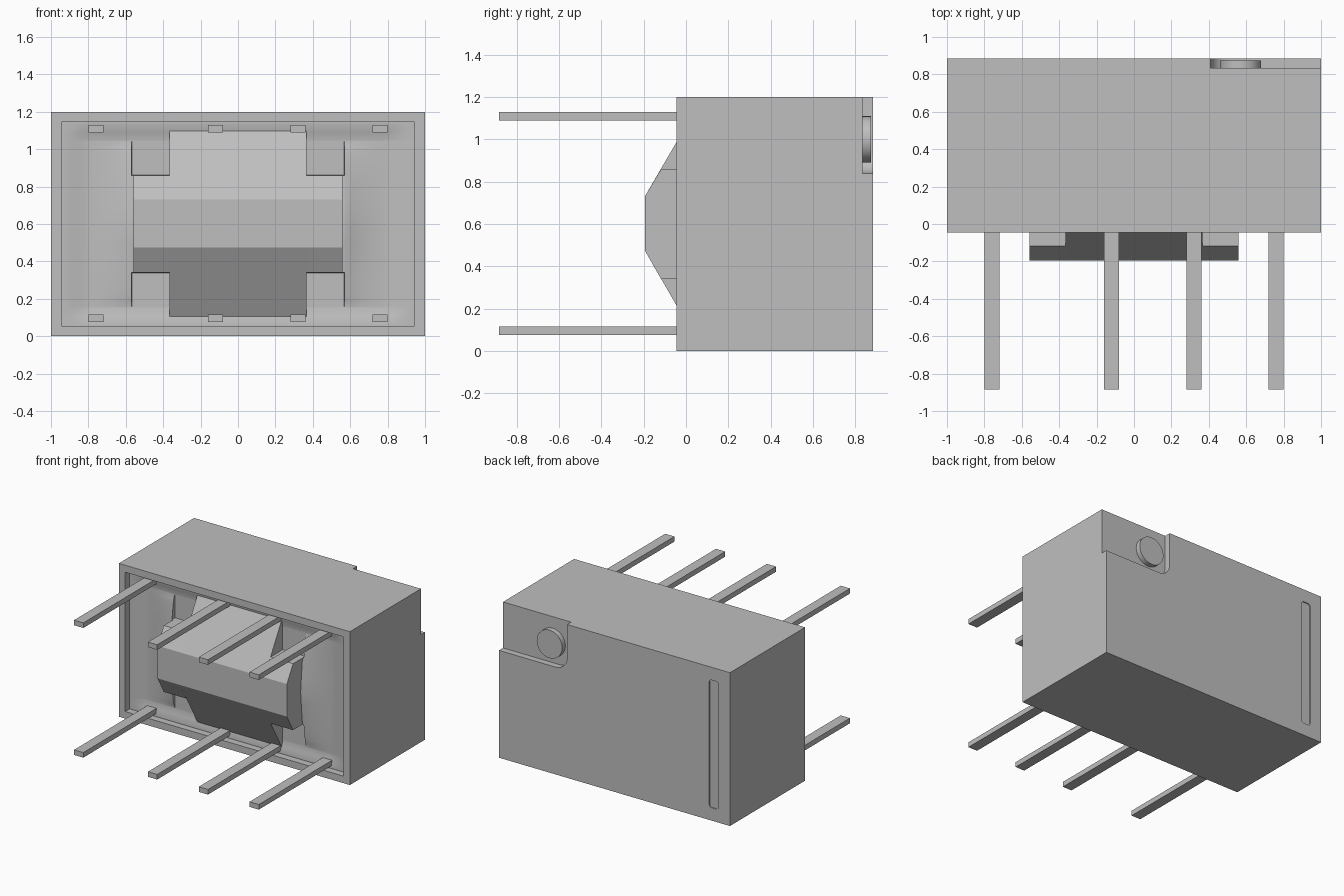
import bpy, bmesh, math

if "Cube" in bpy.data.objects:
    bpy.data.objects.remove(bpy.data.objects["Cube"])

grey = bpy.data.materials.new("plain grey")
grey.diffuse_color = (0.52, 0.52, 0.52, 1)
grey.use_nodes = True
grey.node_tree.nodes["Principled BSDF"].inputs["Base Color"].default_value = grey.diffuse_color


def finish(name, bm):
    bmesh.ops.recalc_face_normals(bm, faces=bm.faces)
    me = bpy.data.meshes.new(name)
    bm.to_mesh(me)
    bm.free()
    me.materials.append(grey)
    ob = bpy.data.objects.new(name, me)
    bpy.context.collection.objects.link(ob)
    return ob


def prism(name, pts, a, b, axis="y"):
    """Extrude a profile: (x, z) points along y, or (y, z) points along x."""
    bm = bmesh.new()
    vs = [bm.verts.new((p, a, q) if axis == "y" else (a, p, q)) for p, q in pts]
    f = bm.faces.new(vs)
    new = bmesh.ops.extrude_face_region(bm, geom=[f])["geom"]
    move = (0, b - a, 0) if axis == "y" else (b - a, 0, 0)
    bmesh.ops.translate(bm, vec=move, verts=[g for g in new if isinstance(g, bmesh.types.BMVert)])
    return finish(name, bm)


def rect(x0, x1, z0, z1):
    return [(x0, z0), (x1, z0), (x1, z1), (x0, z1)]


def arc(cx, cz, r, a0, a1, n):
    return [(cx + r * math.cos(math.radians(a0 + (a1 - a0) * i / n)),
             cz + r * math.sin(math.radians(a0 + (a1 - a0) * i / n))) for i in range(n + 1)]


def smooth(ob, angle=30):
    bpy.ops.object.select_all(action="DESELECT")
    ob.select_set(True)
    bpy.context.view_layer.objects.active = ob
    bpy.ops.object.shade_smooth_by_angle(angle=math.radians(angle))


def cut(ob, cutter):
    m = ob.modifiers.new("cut", "BOOLEAN")
    m.operation = "DIFFERENCE"
    m.solver = "EXACT"
    m.object = cutter
    bpy.context.view_layer.objects.active = ob
    bpy.ops.object.modifier_apply(modifier=m.name)
    bpy.data.objects.remove(cutter)


# Case with open front, rounded rear corner step and shallow rear groove
FRONT, BACK = -0.045, 0.885
case = prism("case", rect(-1, 1, 0, 1.2), FRONT, BACK)
cut(case, prism("front_cutter", rect(-0.945, 0.945, 0.055, 1.145), -0.2, 0.07))
corner = arc(0.51, 0.94, 0.1, 180, 270, 10) + [(1.1, 0.84), (1.1, 1.3), (0.41, 1.3)]
cut(case, prism("corner_cutter", corner, 0.835, 1.0))
groove = (arc(-0.84, 0.12, 0.02, 270, 360, 4) + arc(-0.84, 1.08, 0.02, 0, 90, 4)
          + arc(-0.88, 1.08, 0.02, 90, 180, 4) + arc(-0.88, 0.12, 0.02, 180, 270, 4))
cut(case, prism("groove_cutter", groove, 0.877, 1.0))
smooth(case)

# Round marker disc in the corner step
smooth(prism("marker_disc", arc(0.57, 1.0, 0.11, 0, 350, 35), 0.82, 0.875))


# Sealed floor inside the front recess, rising softly towards the block
def floor_y(x, z):
    ax, az = abs(x), abs(z - 0.6)
    if 0.365 < ax < 0.569 and 0.26 < az < 0.44:
        return 0.03
    side = min(1, max(0, (0.89 - ax) / 0.06))
    top = min(1, max(0, (0.53 - az) / 0.08))
    lift = max(0, 1 - max(0, ax - 0.57) / 0.24) ** 2 * max(0, 1 - az / 0.44) ** 0.6
    return 0.01 + 0.02 * min(side, top) - 0.055 * lift


half_x = [0, 0.18, 0.36, 0.366, 0.46, 0.568, 0.57, 0.61, 0.66, 0.72, 0.78, 0.83, 0.89, 0.945]
half_z = [0, 0.1, 0.2, 0.259, 0.261, 0.3, 0.34, 0.38, 0.41, 0.44, 0.45, 0.49, 0.53, 0.545]
xs = [-v for v in half_x[:0:-1]] + half_x
zs = [0.6 - v for v in half_z[:0:-1]] + [0.6 + v for v in half_z]
bm = bmesh.new()
grid = [[bm.verts.new((x, floor_y(x, z), z)) for z in zs] for x in xs]
for i in range(len(xs) - 1):
    for j in range(len(zs) - 1):
        bm.faces.new((grid[i][j], grid[i + 1][j], grid[i + 1][j + 1], grid[i][j + 1]))
floor = finish("sealed_floor", bm)
if floor.data.polygons[0].normal.y > 0:
    floor.data.flip_normals()
smooth(floor)

# Sloped central block with stepped corners
full = [(0.05, 0.05 + 0.0), (-0.195, 0.475), (-0.195, 0.73), (0.05, 1.15)]
clipped = [(0.05, 0.34), (-0.118, 0.34), (-0.195, 0.475), (-0.195, 0.73), (-0.118, 0.86), (0.05, 0.86)]
prism("block_centre", full, -0.365, 0.365, "x")
for name, a, b in (("block_left", -0.56, -0.365), ("block_right", 0.365, 0.56)):
    prism(name, clipped, a, b, "x")

# Two rows of contact pins
for row, z in (("lower", 0.095), ("upper", 1.11)):
    for i, x in enumerate((-0.76, -0.12, 0.32, 0.76)):
        prism(f"{row}_pin_{i + 1}", rect(x - 0.04, x + 0.04, z - 0.02, z + 0.02), -0.885, 0.05)
